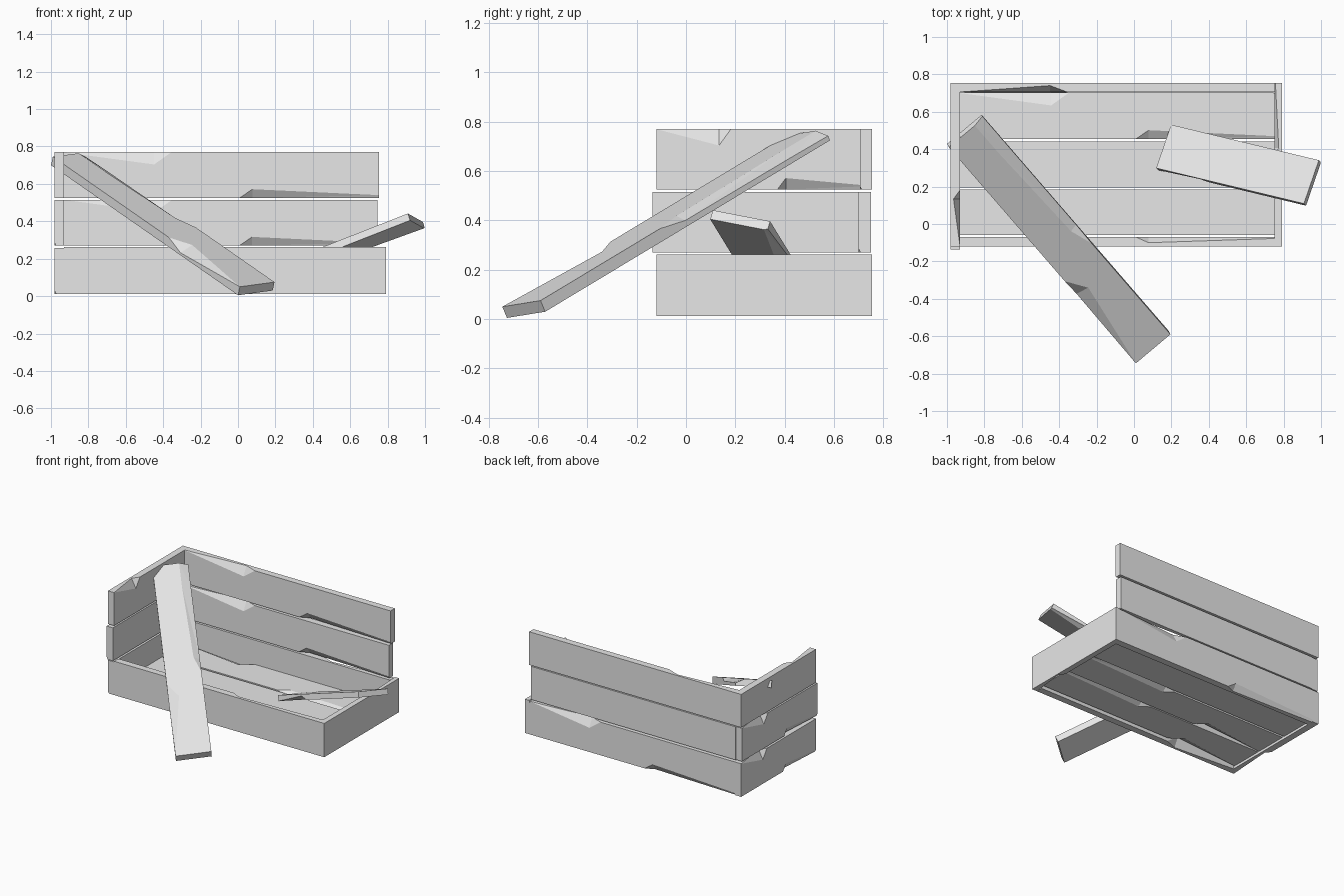
import bpy
import bmesh
from mathutils import Vector

cube = bpy.data.objects.get("Cube")
if cube:
    bpy.data.objects.remove(cube, do_unlink=True)

# Single raw wood material
wood = bpy.data.materials.new("plain_grey_wood")
wood.use_nodes = True
GREY = (0.8, 0.8, 0.8, 1)
wood.diffuse_color = GREY
wood.node_tree.nodes["Principled BSDF"].inputs["Base Color"].default_value = GREY

# Chips along the lower and upper edge: (position, width cut, thickness cut)
LOWER = [(0, 0, 0), (0.56, 0, 0), (0.6, 0.19, 0.6), (1, 0.06, 0.15)]
UPPER = [(0, 0, 0), (0.29, 0.27, 0.7), (0.345, 0, 0), (1, 0, 0)]


def cut_at(chip, t):
    """Interpolate the chip size at a position along the plank."""
    for (t0, a0, b0), (t1, a1, b1) in zip(chip, chip[1:]):
        if t0 <= t <= t1:
            f = (t - t0) / (t1 - t0)
            return a0 + (a1 - a0) * f, b0 + (b1 - b0) * f
    return 0, 0


def plank(name, origin, length, width, thick=0.05, lower=LOWER, upper=UPPER):
    """Plank with chipped edges; the chipped face points along length x width."""
    o, l, w = Vector(origin), Vector(length), Vector(width)
    inward = -l.cross(w).normalized() * thick
    bm = bmesh.new()
    rings = []
    for t in sorted({c[0] for c in lower + upper}):
        la, lb = cut_at(lower, t)
        ua, ub = cut_at(upper, t)
        section = [(la, 0), (1 - ua, 0), (1, ub), (1, 1), (0, 1), (0, lb)]
        rings.append([bm.verts.new(o + l * t + w * a + inward * d)
                      for a, d in section])
    for r0, r1 in zip(rings, rings[1:]):
        for i in range(6):
            j = (i + 1) % 6
            bm.faces.new((r0[i], r0[j], r1[j], r1[i]))
    bm.faces.new(rings[0])
    bm.faces.new(rings[-1])
    bmesh.ops.remove_doubles(bm, verts=bm.verts, dist=0.0005)
    bmesh.ops.triangulate(bm, faces=[f for f in bm.faces if len(f.verts) > 3])
    bmesh.ops.recalc_face_normals(bm, faces=bm.faces)
    mesh = bpy.data.meshes.new(name)
    bm.to_mesh(mesh)
    bm.free()
    mesh.materials.append(wood)
    obj = bpy.data.objects.new(name, mesh)
    bpy.context.collection.objects.link(obj)
    return obj


UP, DOWN = (0, 0, 0.245), (0, 0, -0.25)

# Back wall: three planks, the lowest turned outward
plank("back_plank_top", (-0.94, 0.705, 0.525), (1.695, 0, 0), UP)
plank("back_plank_middle", (-0.93, 0.70, 0.27), (1.675, 0, 0), UP)
plank("back_plank_bottom", (0.75, 0.755, 0.012), (-1.68, 0, 0), UP)

# Tall end wall
plank("end_plank_top", (-0.93, -0.12, 0.525), (0, 0.875, 0), UP)
plank("end_plank_middle", (-0.98, 0.745, 0.27), (0, -0.88, 0), UP)
plank("end_plank_bottom", (-0.98, 0.755, 0.012), (0, -0.875, 0), UP)

# Low walls with one plank left on each
plank("front_plank", (-0.93, -0.07, 0.262), (1.68, 0, 0), DOWN)
plank("low_end_plank", (0.75, -0.12, 0.262), (0, 0.875, 0), DOWN, 0.04)

# Floor boards: the rear one has its chipped face up
plank("floor_board_back", (-0.93, 0.455, 0.08), (1.68, 0, 0), (0, 0.245, 0))
for name, y in (("middle", 0.44), ("front", 0.185)):
    plank("floor_board_" + name, (-0.93, y, 0.03), (1.68, 0, 0), (0, -0.245, 0))

# Long loose plank leaning over the front wall
plank("leaning_plank", (-0.99, 0.41, 0.745), (1.0, -1.155, -0.695),
      (0.185, 0.155, 0.025), 0.05,
      lower=[(0, 0, 0), (0.62, 0, 0), (0.69, 0.3, 0.75), (1, 0, 0)],
      upper=[(0, 0.25, 0.6), (0.12, 0.25, 0.55), (0.5, 0.17, 0.5),
             (0.58, 0, 0), (1, 0, 0)])

# Short loose plank resting on the floor, chipped face down
plank("short_loose_plank", (0.21, 0.52, 0.05), (0.79, -0.19, 0.31),
      (-0.08, -0.232, 0.045), 0.04)
